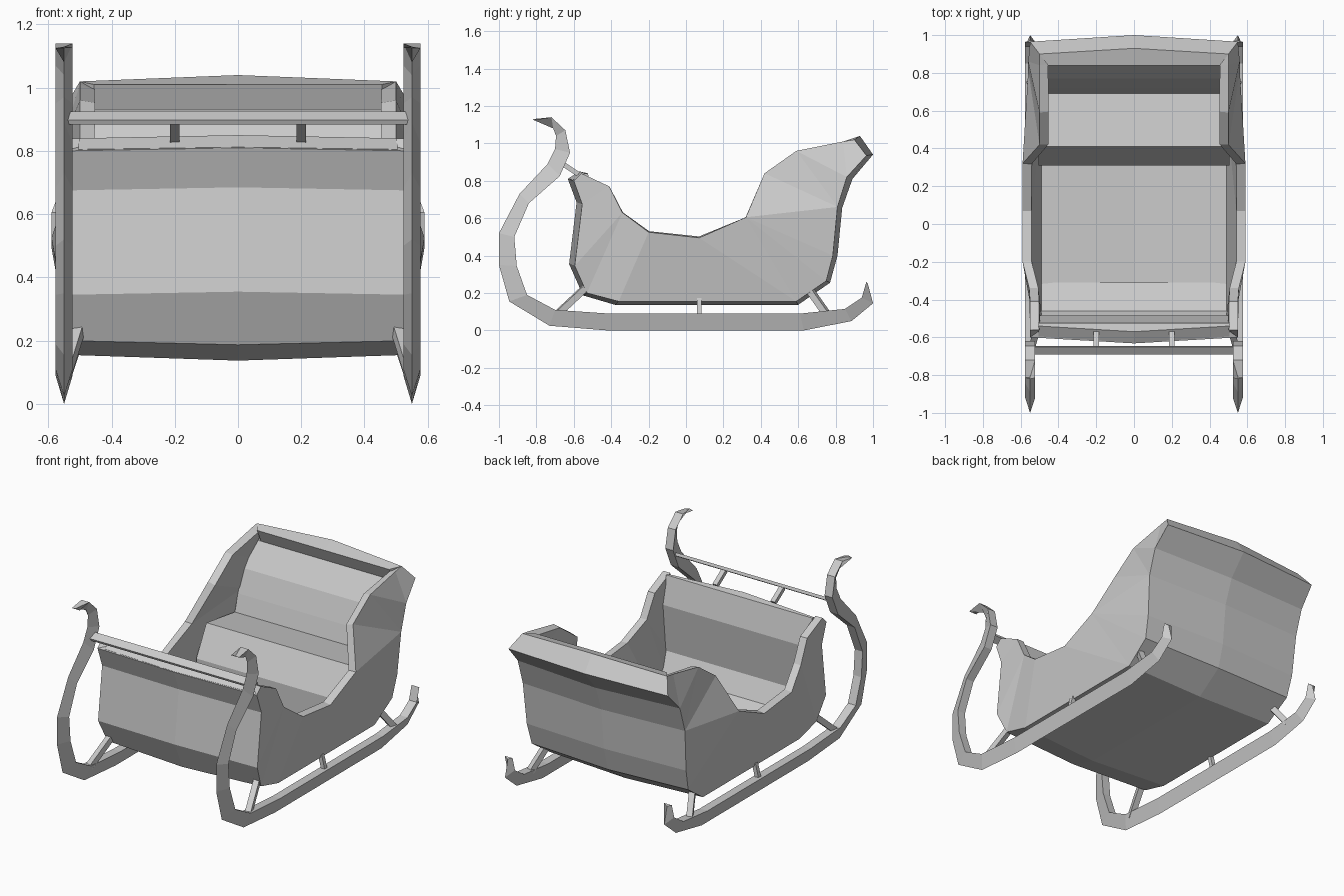
import bpy
import bmesh
from mathutils import Vector

if "Cube" in bpy.data.objects:
    bpy.data.objects.remove(bpy.data.objects["Cube"])


def make(name, verts, faces, mirror=False, recalc=True):
    me = bpy.data.meshes.new(name)
    me.from_pydata(verts, [], faces)
    if recalc:
        bm = bmesh.new()
        bm.from_mesh(me)
        bmesh.ops.remove_doubles(bm, verts=bm.verts, dist=1e-5)
        bmesh.ops.recalc_face_normals(bm, faces=bm.faces)
        bm.to_mesh(me)
        bm.free()
    ob = bpy.data.objects.new(name, me)
    bpy.context.collection.objects.link(ob)
    if mirror:
        ob.modifiers.new("Mirror", 'MIRROR').merge_threshold = 0.002
    return ob


def loft(name, rings, mirror=False):
    """Closed solid through equal-sized rings of points."""
    n = len(rings[0])
    verts = [p for r in rings for p in r]
    faces = [(i * n + j, i * n + (j + 1) % n, (i + 1) * n + (j + 1) % n, (i + 1) * n + j)
             for i in range(len(rings) - 1) for j in range(n)]
    faces += [tuple(range(n)), tuple(range(len(verts) - n, len(verts)))]
    return make(name, verts, faces, mirror)


def beam(name, a, b, w, h, mirror=True):
    a, b = Vector(a), Vector(b)
    q = (b - a).to_track_quat('Z', 'Y')
    corners = [(-w, -h), (w, -h), (w, h), (-w, h)]
    return loft(name, [[p + q @ Vector((u / 2, v / 2, 0)) for u, v in corners] for p in (a, b)], mirror)


# Body shell: hull edge (y, z, x), hull centre line (y, z), side rim (y, z, x)
hull = [(-.60, .80, .55), (-.555, .675, .55), (-.595, .345, .55), (-.53, .20, .53),
        (-.36, .155, .53), (.59, .155, .53), (.75, .265, .54), (.785, .40, .55),
        (.81, .66, .56), (.86, .82, .56), (.965, .935, .55)]
mid = [(-.632, .81), (-.585, .685), (-.625, .355), (-.55, .187), (-.38, .137), (.60, .137),
       (.77, .255), (.81, .40), (.835, .655), (.89, .81), (1.0, .94)]
rim = [(-.56, .84, .55), (-.41, .77, .55), (-.34, .63, .555), (-.20, .525, .59), (.07, .495, .59),
       (.32, .605, .59), (.42, .84, .50), (.59, .96, .50), (.84, 1.01, .50), (.90, 1.02, .50)]
N = len(hull)
verts = [(x, y, z) for y, z, x in hull] + [(0, y, z) for y, z in mid] + [(x, y, z) for y, z, x in rim]
faces = [(i, i + 1, N + i + 1, N + i) for i in range(N - 1)]
side = ["L0 L1 R1 R0", "L1 L2 R2 R1", "L2 L3 R2", "L3 L4 R3 R2", "L4 L5 R4 R3", "L5 R5 R4",
        "L5 L6 R5", "L6 L7 R5", "L7 L8 R5", "L8 R6 R5", "L8 R7 R6", "L8 L9 R7", "L9 R8 R7",
        "L9 L10 R9 R8"]
for s in side:
    faces.append(tuple(int(t[1:]) + (2 * N if t[0] == "R" else 0) for t in s.split()))
# orient every face outward from the body centre
c = Vector((0, .15, .5))
fixed = []
for f in faces:
    p = [Vector(verts[i]) for i in f]
    n = (p[1] - p[0]).cross(p[2] - p[0])
    out = sum(p, Vector()) / len(p) - c
    fixed.append(f if n.dot(out) > 0 else tuple(reversed(f)))
body = make("body_shell", verts, fixed, mirror=True, recalc=False)
sol = body.modifiers.new("Thickness", 'SOLIDIFY')
sol.thickness, sol.offset, sol.use_even_offset = .048, -1, True

# Flat inner lining of the front wall, with its bowed top rim
lining = [(-.595, .805), (-.54, .84), (-.525, .84), (-.485, .67), (-.52, .37), (-.46, .25),
          (-.31, .20), (-.36, .17), (-.52, .21), (-.58, .35), (-.545, .675)]
ends = [[(s * .505, y, z) for y, z in lining] for s in (-1, 1)]
bow = [(0, y, z) for y, z in [(-.63, .812), (-.57, .85)] + lining[2:]]
loft("front_lining", [ends[0], bow, ends[1]])

# Rolled rail along the top of the back
end = [(.55, .965, .935), (.50, .90, 1.02), (.455, .84, 1.01), (.455, .875, .93)]
centre = [(0, 1.0, .94), (0, .93, 1.04), (0, .84, 1.01), (0, .875, .93)]
loft("back_rail", [[(-x, y, z) for x, y, z in end], centre, end])

# Bench and backrest
prof = [(.31, .18), (.31, .40), (.41, .585), (.69, .545), (.72, .65), (.77, .79), (.875, .93),
        (.92, .93), (.83, .80), (.78, .66), (.74, .30), (.60, .18)]
loft("seat", [[(s * .505, y, z) for y, z in prof] for s in (-1, 1)])

# Runners: triangular section, (outer ridge y, z, inner face y, z)
run = [(-.82, 1.13, -.815, 1.125), (-.71, 1.08, -.72, 1.14), (-.695, 1.04, -.645, 1.07),
       (-.70, .97, -.62, .95), (-.74, .89, -.675, .825), (-.89, .73, -.84, .68),
       (-1, .52, -.918, .50), (-1, .35, -.905, .345), (-.945, .155, -.85, .19),
       (-.73, .025, -.70, .11), (-.42, 0, -.41, .09), (.63, 0, .61, .09),
       (.885, .05, .85, .115), (1.0, .145, .94, .175), (.972, .25, .964, .26)]
rings = []
for oy, oz, iy, iz in run:
    rings.append([(.55, oy, oz), (.523, iy, iz), (.577, iy, iz)])
loft("runner", rings, mirror=True)

# Struts between runners and body
beam("front_strut", (.55, -.685, .09), (.505, -.53, .235), .035, .035)
beam("middle_strut", (.55, .07, .07), (.525, .07, .17), .025, .025)
beam("rear_strut", (.55, .75, .09), (.505, .655, .225), .035, .035)

# Front crossbar and its brackets
bar = [(-.692, .898), (-.685, .883), (-.645, .908), (-.652, .925)]
loft("crossbar", [[(s * .54, y, z) for y, z in bar] for s in (-1, 1)])
beam("crossbar_bracket", (.20, -.665, .895), (.20, -.575, .835), .03, .025)
